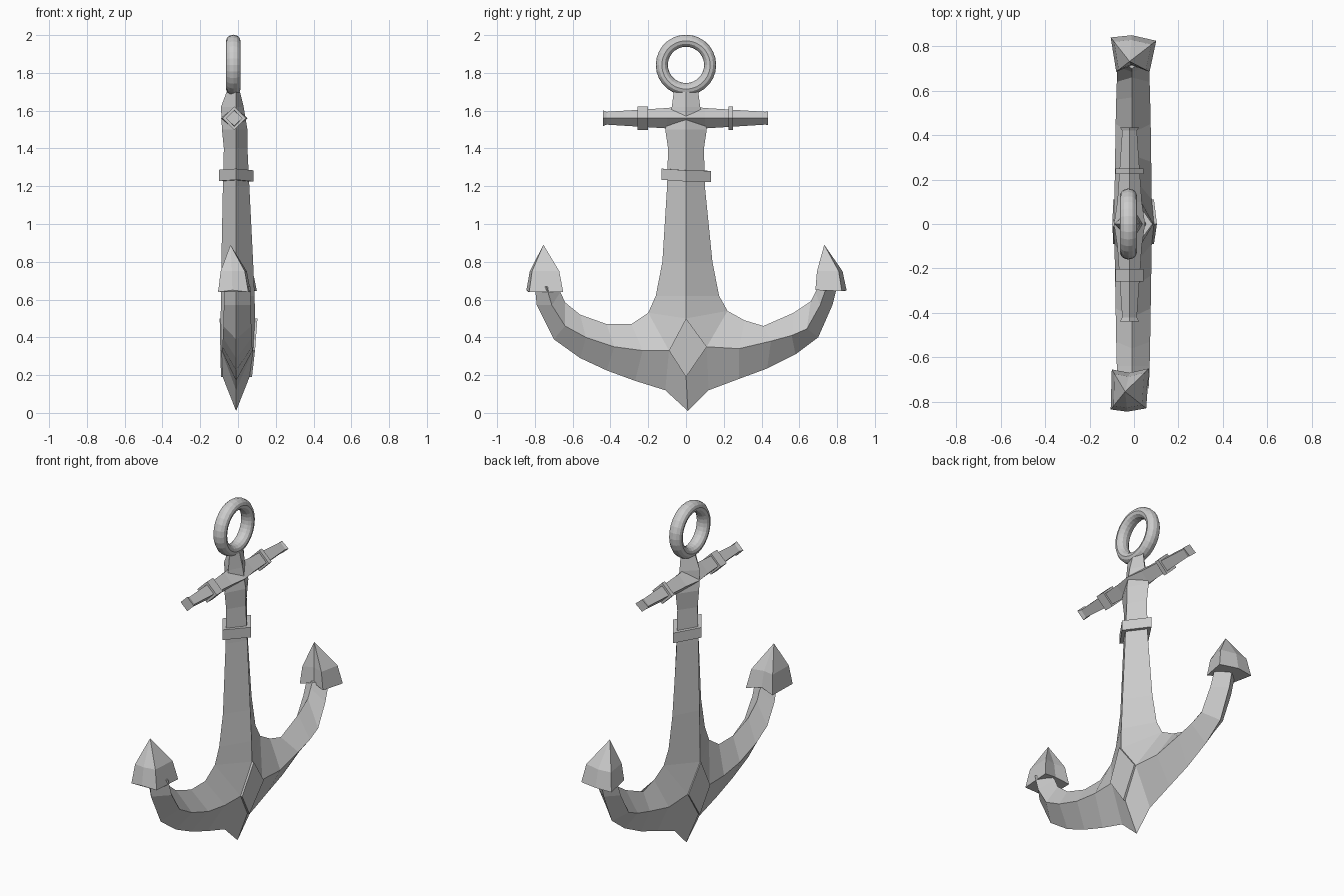
import bpy, bmesh, math
from mathutils import Vector

if "Cube" in bpy.data.objects:
    bpy.data.objects.remove(bpy.data.objects["Cube"])

MID = -0.01  # x of the silhouette edges


def finish(name, bm):
    bmesh.ops.remove_doubles(bm, verts=bm.verts, dist=0.0005)
    bmesh.ops.recalc_face_normals(bm, faces=bm.faces)
    me = bpy.data.meshes.new(name)
    bm.to_mesh(me)
    bm.free()
    ob = bpy.data.objects.new(name, me)
    bpy.context.collection.objects.link(ob)
    return ob


def poly(bm, pts):
    bm.faces.new([bm.verts.new(p) for p in pts])


def loft(name, loops, tip=None):
    """Skin closed loops of equal length, capping both ends or ending in a tip."""
    bm = bmesh.new()
    rows = [[bm.verts.new(p) for p in lp] for lp in loops]
    n = len(rows[0])
    for a, b in zip(rows, rows[1:]):
        for i in range(n):
            j = (i + 1) % n
            bm.faces.new((a[i], a[j], b[j], b[i]))
    bm.faces.new(rows[0])
    if tip:
        t = bm.verts.new(tip)
        for i in range(n):
            bm.faces.new((rows[-1][i], rows[-1][(i + 1) % n], t))
    else:
        bm.faces.new(rows[-1])
    return finish(name, bm)


# Shank stations: z, left y, right y, back x, front x
shank = [(1.70, -.065, .065, -.06, .01), (1.62, -.075, .075, -.09, .03),
         (1.50, -.11, .11, -.085, .05), (1.40, -.095, .095, -.075, .05),
         (1.20, -.10, .10, -.08, .06), (0.80, -.125, .14, -.088, .08),
         (0.62, -.16, .175, -.09, .088), (0.50, -.20, .22, -.092, .09)]
shank_low = {-1: (-.20, .53), 1: (.22, .54)}
# Arm stations: inner y,z / ridge y,z / outer y,z
arms = {
    -1: [(-.20, .53, -.09, .33, -.11, .12), (-.29, .47, -.23, .33, -.27, .17),
         (-.42, .47, -.38, .35, -.42, .225), (-.56, .52, -.53, .40, -.56, .29),
         (-.64, .585, -.64, .46, -.70, .39), (-.665, .64, -.71, .57, -.79, .57),
         (-.69, .67, -.74, .67, -.80, .67)],
    1: [(.22, .54, .11, .35, .12, .12), (.31, .49, .28, .34, .28, .18),
        (.41, .46, .45, .38, .43, .235), (.57, .53, .56, .41, .58, .31),
        (.66, .59, .64, .445, .70, .40), (.685, .64, .71, .57, .775, .57),
        (.70, .67, .745, .67, .80, .67)]}

# Body: shank and both arms with a raised ridge on each broad side
bm = bmesh.new()
for front in (0, 1):
    rx = (-.088, .08)[front]
    top = (shank[-1][3 + front], 0, .50)
    low = ((-.085, .065)[front], 0, .20)
    tip = (MID, .01, .01)
    for s in (-1, 1):
        edge = []
        for k, st in enumerate(shank):
            y, z = st[1 if s < 0 else 2], st[0]
            if k == len(shank) - 1:
                y, z = shank_low[s]
            edge.append(((MID, y, z), (st[3 + front], 0, st[0])))
        for (a, b), (c, d) in zip(edge, edge[1:]):
            poly(bm, (a, b, d, c))
        secs = [((MID, a, b), (rx * (1 - .03 * k), c, d), (MID, e, f))
                for k, (a, b, c, d, e, f) in enumerate(arms[s])]
        for p, q in zip(secs, secs[1:]):
            poly(bm, (p[0], p[1], q[1], q[0]))
            poly(bm, (p[1], p[2], q[2], q[1]))
        i0, r0, o0 = secs[0]
        poly(bm, (i0, top, r0))
        poly(bm, (r0, low, tip, o0))
        poly(bm, secs[-1])
    poly(bm, (top, *[((-.088, .08)[front], arms[1][0][2], arms[1][0][3])], low))
    poly(bm, (top, low, ((-.088, .08)[front], arms[-1][0][2], arms[-1][0][3])))
    z, l, r, b, f = shank[0]
    poly(bm, ((MID, l, z), ((b, f)[front], 0, z), (MID, r, z)))
finish("anchor_body", bm)

# Diamond boss on each broad side
for name, xs, base in (("front_boss", (.103, .09, .074, .09), .06),
                       ("back_boss", (-.097, -.094, -.09, -.094), -.07)):
    yz = [(0, .50), (.11, .35), (0, .19), (-.09, .33)]
    loft(name, [[(base, y, z) for y, z in yz],
                [(x, y, z) for x, (y, z) in zip(xs, yz)]])

# Collar around the shank, slightly tilted
loft("shank_collar", [[(-.10, 0, z), (MID, -.13, z + .006), (.083, 0, z - .003),
                       (MID, .133, z - .006)] for z in (1.228, 1.287)])


# Stock (cross bar) and its bands
def diamond(y, rx, rz, cz=1.56, cx=-.02):
    return [(cx - rx, y, cz), (cx, y, cz + rz), (cx + rx, y, cz), (cx, y, cz - rz)]


loft("stock", [diamond(y, rx, rz) for y, rx, rz in (
    (-.44, .043, .042), (-.42, .033, .034), (-.10, .055, .054), (0, .07, .066),
    (.10, .055, .054), (.42, .033, .034), (.435, .043, .036))])
for name, y0, y1 in (("left_stock_band", -.258, -.202), ("right_stock_band", .225, .25)):
    loft(name, [diamond(y, .063, .062) for y in (y0, y1)])

# Ring
bpy.ops.mesh.primitive_torus_add(major_segments=28, minor_segments=12,
                                 major_radius=.128, minor_radius=.032,
                                 location=(-.025, 0, 1.842), rotation=(0, math.pi / 2, 0))
ring = bpy.context.object
ring.name = "ring"
ring.scale.z = 1.2


# Flukes: flared arrow heads
def fluke(name, base, tip, mid_z, spread):
    t = Vector(tip)
    mid = []
    for p in base:
        m = t.lerp(Vector(p), spread)
        m.z = mid_z
        mid.append(m)
    loft(name, [base, mid], tip)


fluke("left_fluke", [(-.10, -.655, .64), (-.02, -.67, .66), (.068, -.65, .64),
                     (.055, -.83, .64), (-.03, -.845, .65), (-.105, -.835, .64)],
      (-.04, -.755, .89), .75, .80)
fluke("right_fluke", [(-.08, .685, .65), (-.01, .715, .66), (.07, .685, .65),
                      (.10, .825, .645), (-.01, .85, .65), (-.105, .84, .645)],
      (-.02, .732, .89), .75, .82)
